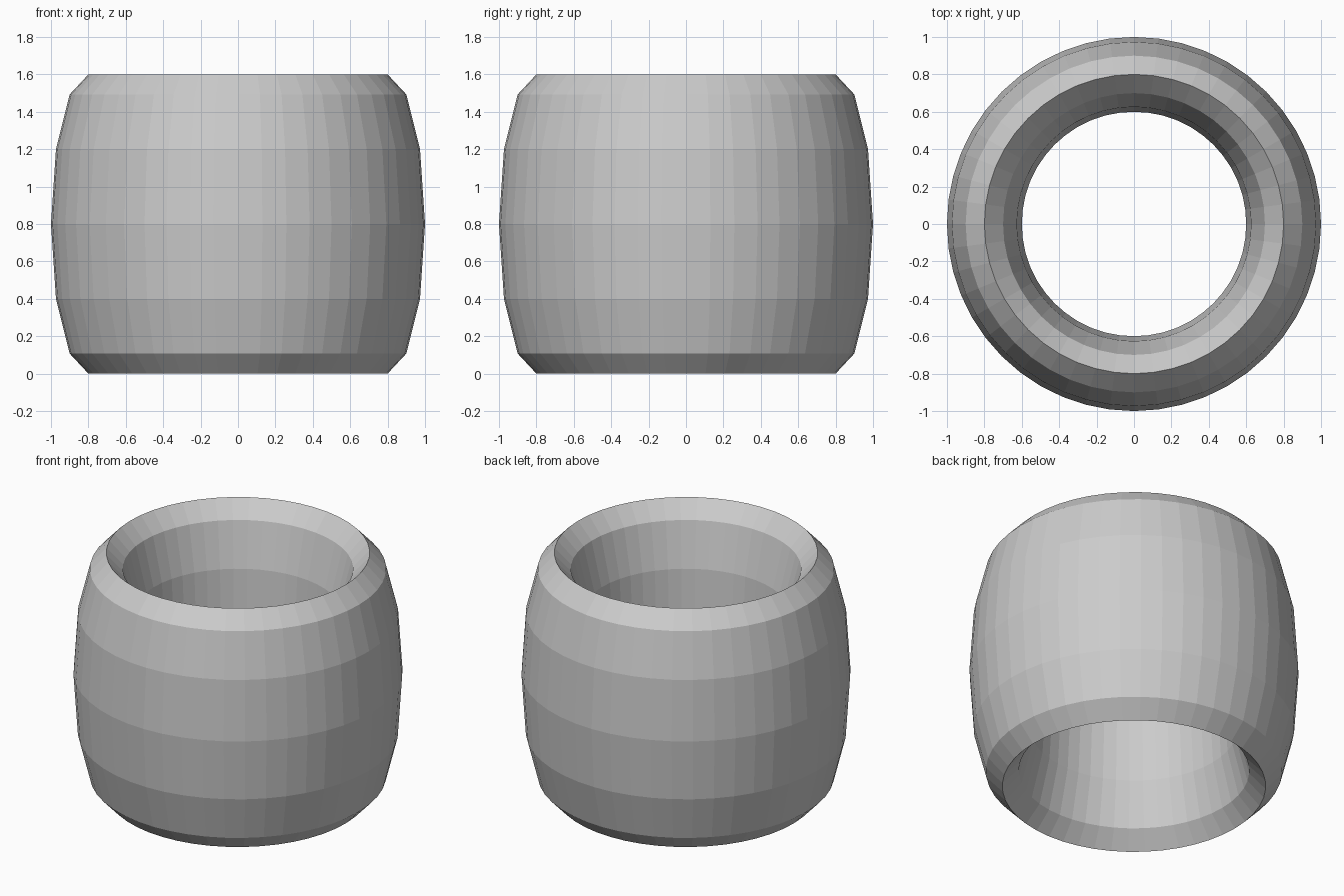
import bpy

if "Cube" in bpy.data.objects:
    bpy.data.objects.remove(bpy.data.objects["Cube"])

# Barrel-shaped ring: a low-poly torus stretched upwards to an oval section
bpy.ops.mesh.primitive_torus_add(
    major_segments=48, minor_segments=12,
    major_radius=0.8, minor_radius=0.2, location=(0, 0, 0.8))
ring = bpy.context.object
ring.name = "barrel_ring"
ring.scale = (1, 1, 4)
bpy.ops.object.transform_apply(location=False, rotation=False, scale=True)
bpy.ops.object.shade_flat()
